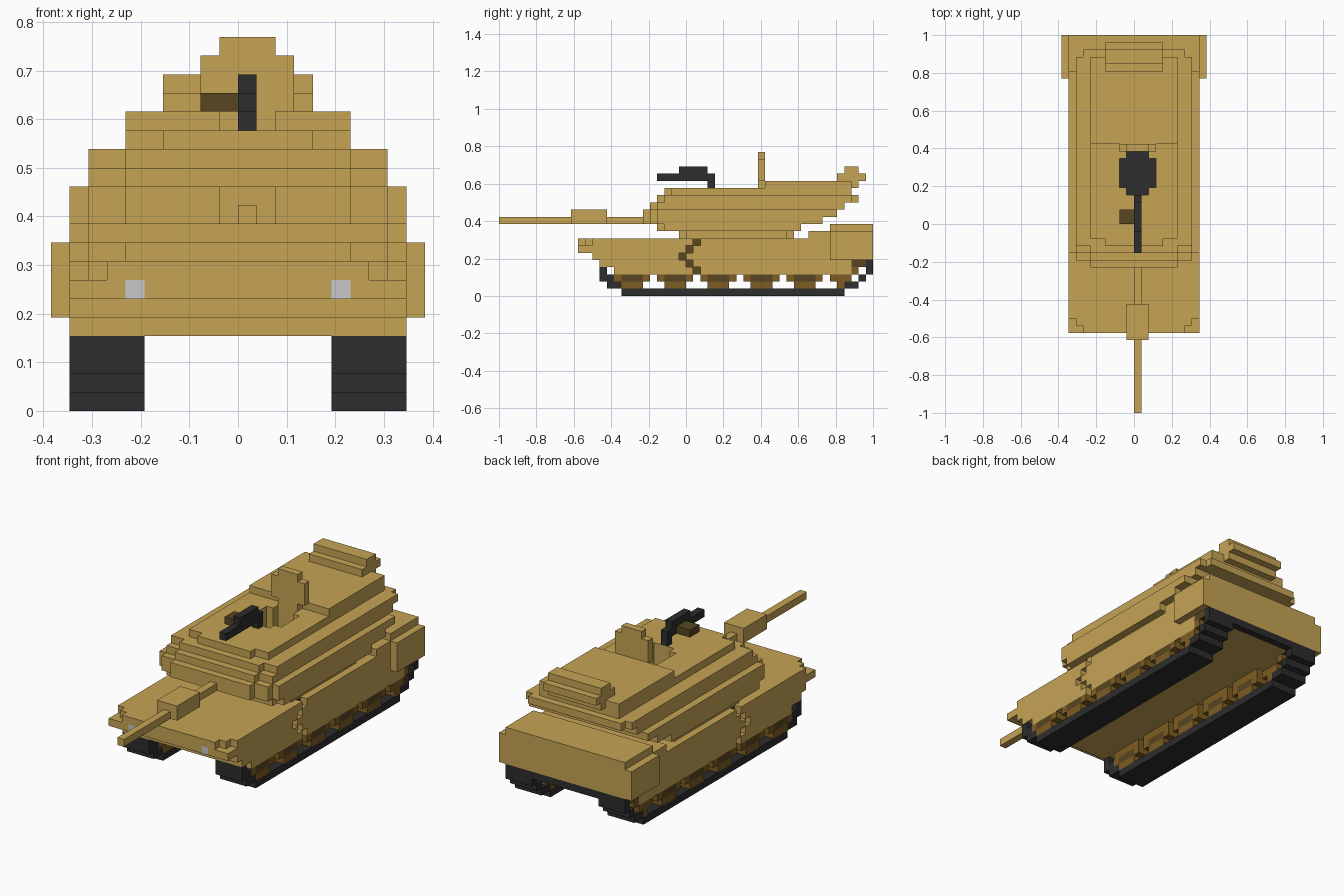
import bpy, bmesh
from mathutils import Vector

if "Cube" in bpy.data.objects:
    bpy.data.objects.remove(bpy.data.objects["Cube"])

U = 2 / 52          # one block of the model
cells = {}          # (x, y, z) -> (part name, material index)

COLOURS = [("sand_paint", (0.565, 0.371, 0.091)),
           ("black_rubber", (0.026, 0.026, 0.026)),
           ("wheel_brown", (0.205, 0.109, 0.016)),
           ("dark_brown", (0.098, 0.060, 0.016)),
           ("lamp_grey", (0.58, 0.58, 0.60))]
SAND, BLACK, WHEEL, BROWN, LAMP = range(5)
materials = []
for name, c in COLOURS:
    m = bpy.data.materials.new(name)
    m.diffuse_color = (*c, 1)
    m.use_nodes = True
    m.node_tree.nodes["Principled BSDF"].inputs["Base Color"].default_value = m.diffuse_color
    materials.append(m)


def box(part, mat, x0, x1, y0, y1, z0, z1):
    """Fill a block; later blocks replace earlier ones. part=None carves."""
    for x in range(x0, x1):
        for y in range(y0, y1):
            for z in range(z0, z1):
                if part is None:
                    cells.pop((x, y, z), None)
                else:
                    cells[x, y, z] = (part, mat)


def wide(part, mat, w, y0, y1, z0, z1):
    """Block centred on x = 0 with half width w."""
    box(part, mat, -w, w, y0, y1, z0, z1)


def pair(part, mat, x0, x1, y0, y1, z0, z1):
    """Block mirrored to the left and right."""
    box(part, mat, x0, x1, y0, y1, z0, z1)
    box(part, mat, -x1, -x0, y0, y1, z0, z1)


# hull: stepped nose, chamfered top plate, rear deck and rear box
wide("hull", SAND, 9, -12, 25, 4, 5)
wide("hull", SAND, 9, -13, 26, 5, 6)
wide("hull", SAND, 9, -15, 26, 6, 7)
for w, y in ((9, -13), (8, -14), (7, -15)):
    wide("hull", SAND, w, y, 26, 7, 8)
wide("hull", SAND, 9, 17, 26, 8, 9)
wide("rear_box", SAND, 10, 20, 26, 5, 9)
wide("rear_box", SAND, 9, 20, 26, 9, 10)
pair("headlights", LAMP, 5, 6, -15, -14, 6, 7)

# side skirts
pair("skirts", SAND, 8, 9, -10, 23, 3, 4)

# road wheels with dark hubs, rear sprocket
for k in range(5):
    y = -9 + 6 * k
    pair("wheels", WHEEL, 5, 9, y, y + 3, 1, 2)
    pair("wheels", WHEEL, 5, 9, y - 1, y + 4, 2, 3)
    pair("wheels", WHEEL, 5, 8, y - 1, y + 4, 3, 4)
    pair("wheels", BROWN, 5, 9, y, y + 3, 2, 3)
pair("wheels", WHEEL, 5, 9, 21, 22, 1, 2)
pair("wheels", WHEEL, 5, 9, 20, 23, 2, 3)
pair("wheels", WHEEL, 5, 9, 23, 24, 3, 4)
pair("wheels", BROWN, 5, 9, 23, 25, 4, 5)

# tracks: bottom run and stepped ends
for y0, y1, z in ((-9, 22, 0), (-11, -9, 1), (22, 24, 1), (-12, -10, 2),
                  (24, 25, 2), (-12, -11, 3), (25, 26, 3)):
    pair("tracks", BLACK, 5, 9, y0, y1, z, z + 1)
wide("tracks", BLACK, 9, 25, 26, 4, 5)

# zigzag crack in both hull sides
for z, y in ((7, 1), (6, 0), (5, -1), (4, 0), (3, 1)):
    pair("crack", BROWN, 7, 8, y, y + 1, z, z + 1)
    pair(None, 0, 8, 9, y, y + 1, z, z + 1)

# turret layers: z0, z1, rear y, then (half width, front y) steps
LAYERS = [(8, 9, 14, ((8, 0), (6, -1))),
          (9, 10, 16, ((9, -3), (8, -4))),
          (10, 11, 19, ((9, -4), (8, -5), (6, -6))),
          (11, 12, 21, ((9, -4), (8, -5), (6, -6))),
          (12, 13, 22, ((8, -4), (6, -5))),
          (13, 14, 23, ((8, -3), (6, -4))),
          (14, 15, 23, ((6, -2), (4, -3)))]
for z0, z1, rear, steps in LAYERS:
    for w, front in steps:
        wide("turret", SAND, w, front, rear, z0, z1)
wide("turret", SAND, 6, 14, 15, 8, 9)
wide("turret", SAND, 7, 23, 24, 13, 14)
wide("turret", SAND, 6, 11, 23, 15, 16)

# stowage bin on the turret rear
wide("rear_bin", SAND, 4, 21, 25, 16, 17)
wide("rear_bin", SAND, 4, 22, 24, 17, 18)
wide("rear_bin", SAND, 4, 23, 24, 15, 16)

# open hatch: deep well with dark floor, and raised lid
for x0, x1, y0, y1 in ((-1, 2, 4, 10), (-2, 3, 5, 9)):
    box(None, 0, x0, x1, y0, y1, 10, 15)
    box("hatch_floor", BLACK, x0, x1, y0, y1, 9, 10)
box("hatch_lid", SAND, -1, 2, 10, 11, 15, 20)
box("hatch_lid", SAND, -2, 3, 10, 11, 16, 19)

# machine gun and ammunition box
box("machine_gun", BLACK, 0, 1, 3, 4, 15, 16)
box("machine_gun", BLACK, 0, 1, -4, 4, 16, 17)
box("machine_gun", BLACK, 0, 1, -1, 3, 17, 18)
box("ammo_box", BROWN, -2, 0, 0, 2, 16, 17)

# main gun with thick sleeve
box("main_gun", SAND, 0, 1, -26, -6, 10, 11)
box("main_gun", SAND, -1, 2, -16, -11, 10, 12)


# turn every part into a mesh of its exposed faces
def build(part):
    bm = bmesh.new()
    verts = {}
    for cell, (name, mat) in cells.items():
        if name != part:
            continue
        c = Vector(cell)
        for axis in range(3):
            for side in (0, 1):
                n = list(cell)
                n[axis] += 2 * side - 1
                if tuple(n) in cells:
                    continue
                a, b = (axis + 1) % 3, (axis + 2) % 3
                loop = []
                for i, j in ((0, 0), (1, 0), (1, 1), (0, 1)):
                    p = list(cell)
                    p[axis] += side
                    p[a] += i
                    p[b] += j
                    p = tuple(p)
                    if p not in verts:
                        verts[p] = bm.verts.new(Vector(p) * U)
                    loop.append(verts[p])
                f = bm.faces.new(loop if side else loop[::-1])
                f.material_index = mat
    bmesh.ops.dissolve_limit(bm, angle_limit=0.01, verts=bm.verts[:],
                             edges=bm.edges[:], delimit={'MATERIAL'})
    mesh = bpy.data.meshes.new(part)
    bm.to_mesh(mesh)
    bm.free()
    for m in materials:
        mesh.materials.append(m)
    bpy.context.collection.objects.link(bpy.data.objects.new(part, mesh))


for part in sorted({v[0] for v in cells.values()}):
    build(part)
